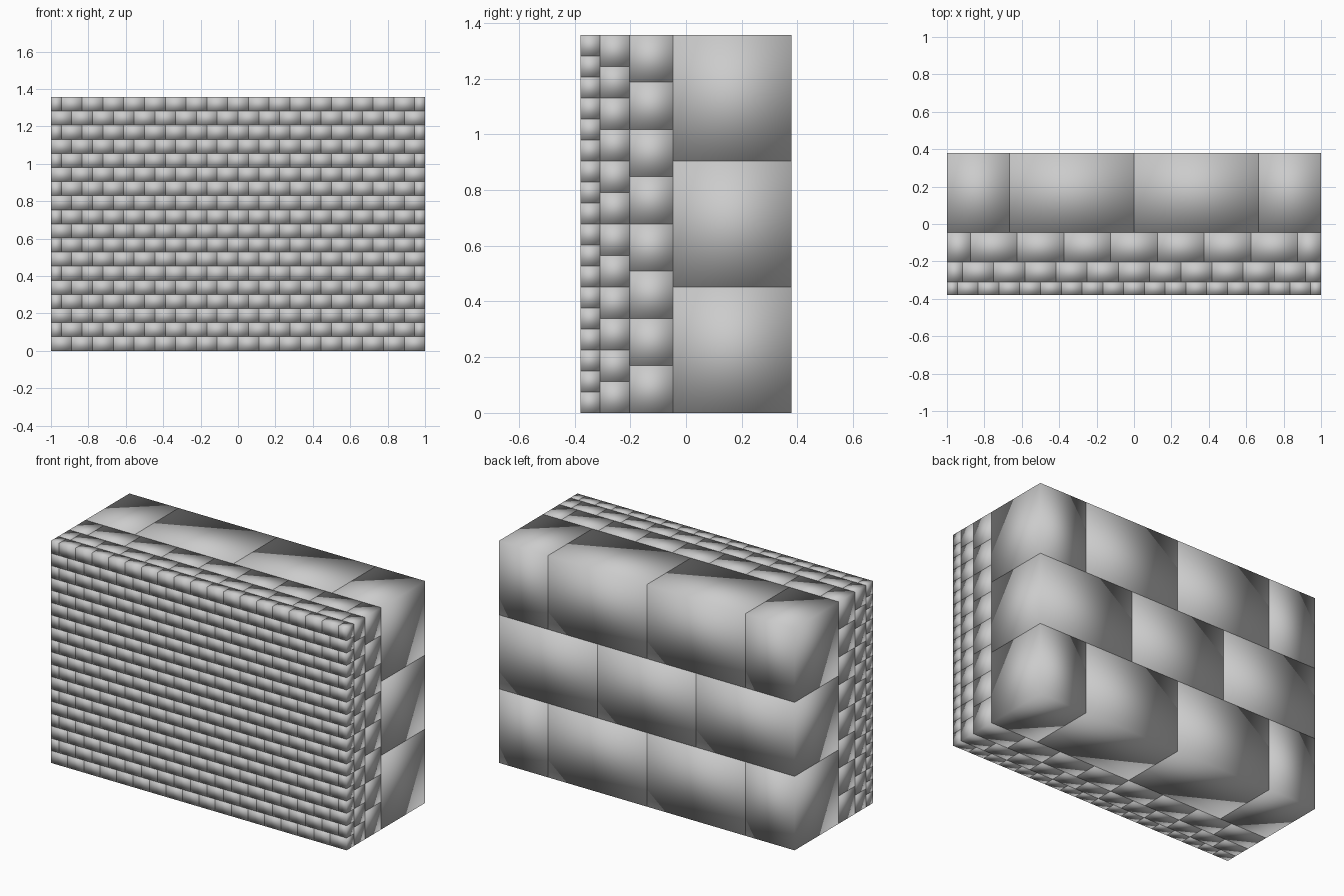
import bpy, bmesh
from mathutils import Matrix, Vector

if "Cube" in bpy.data.objects:
    bpy.data.objects.remove(bpy.data.objects["Cube"])

HEIGHT = 1.357


def add_brick(bm, x0, x1, y0, y1, z0, z1):
    centre = Vector(((x0 + x1) / 2, (y0 + y1) / 2, (z0 + z1) / 2))
    size = Matrix.Diagonal((x1 - x0, y1 - y0, z1 - z0, 1))
    bmesh.ops.create_cube(bm, size=1, matrix=Matrix.Translation(centre) @ size)


def brick_layer(name, y0, y1, bricks, rows, half_start):
    """One wall skin in running bond; offset rows end in half bricks."""
    bm = bmesh.new()
    w, h = 2 / bricks, HEIGHT / rows
    for r in range(rows):
        if (r % 2 == 0) == half_start:
            cuts = [-1] + [-1 + w * (i + 0.5) for i in range(bricks)] + [1]
        else:
            cuts = [-1 + w * i for i in range(bricks + 1)]
        for a, b in zip(cuts, cuts[1:]):
            add_brick(bm, a, b, y0, y1, r * h, (r + 1) * h)
    for f in bm.faces:
        f.smooth = True          # soft pillow shading on plain blocks
    mesh = bpy.data.meshes.new(name)
    bm.to_mesh(mesh)
    bm.free()
    bpy.context.collection.objects.link(bpy.data.objects.new(name, mesh))


# Four skins, finest bricks at the front, large blocks at the back
brick_layer("tiny_brick_layer", -0.379, -0.309, 18, 18, False)
brick_layer("small_brick_layer", -0.309, -0.203, 12, 12, False)
brick_layer("medium_brick_layer", -0.203, -0.046, 8, 8, False)
brick_layer("large_block_layer", -0.046, 0.379, 3, 3, True)
